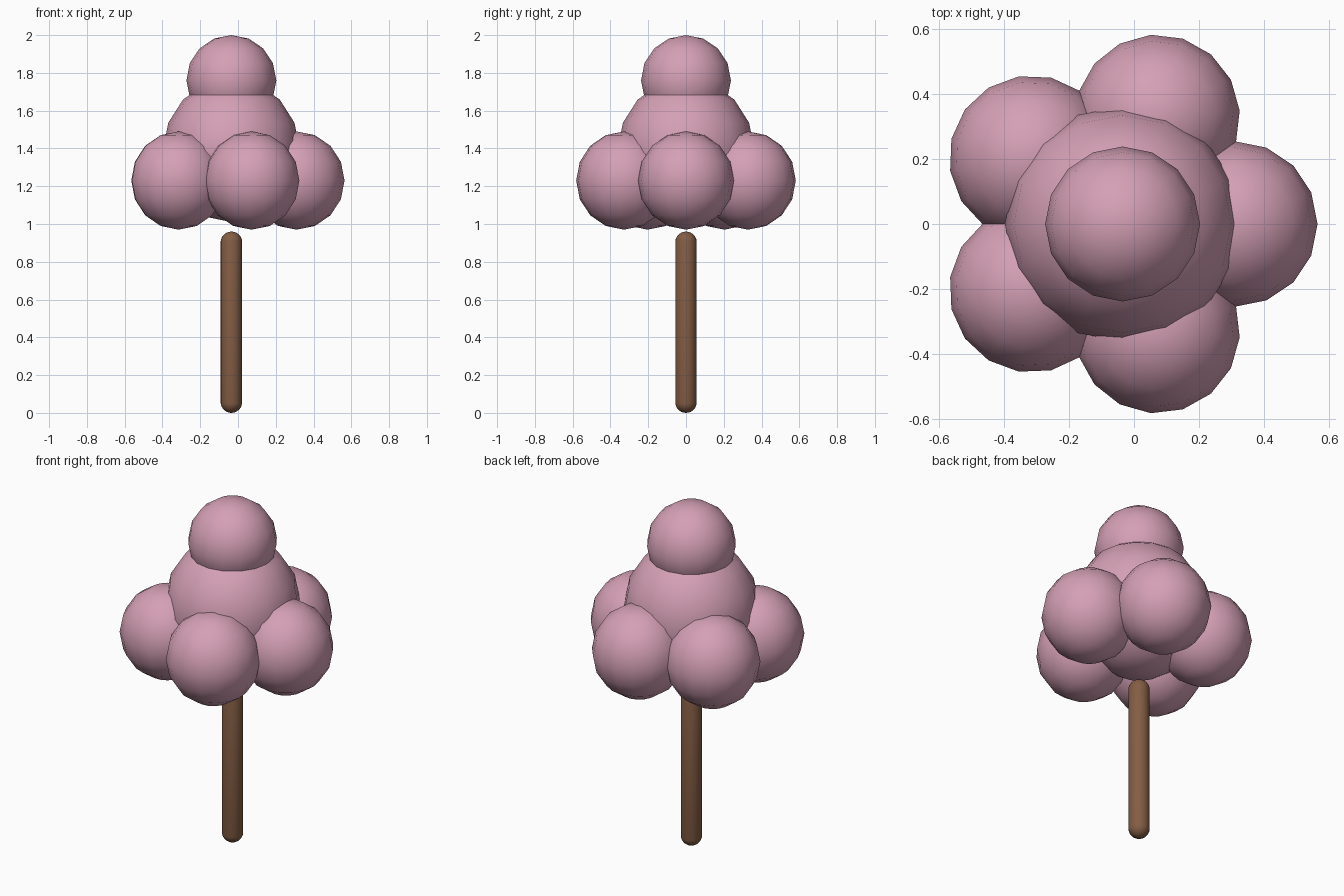
import bpy
import bmesh
from math import cos, sin, pi, tau
from mathutils import Matrix

cube = bpy.data.objects.get("Cube")
if cube:
    bpy.data.objects.remove(cube, do_unlink=True)

AXIS_X = -0.035


def material(name, rgb):
    mat = bpy.data.materials.new(name)
    mat.use_nodes = True
    color = (*rgb, 1.0)
    mat.diffuse_color = color
    mat.node_tree.nodes["Principled BSDF"].inputs["Base Color"].default_value = color
    return mat


pink = material("blossom pink", (0.66, 0.35, 0.46))
brown = material("bark brown", (0.23, 0.11, 0.058))


def finish(name, bm, mat, location, turn=0.0):
    mesh = bpy.data.meshes.new(name)
    bm.to_mesh(mesh)
    bm.free()
    for face in mesh.polygons:
        face.use_smooth = True
    mesh.materials.append(mat)
    obj = bpy.data.objects.new(name, mesh)
    obj.location = location
    obj.rotation_euler.z = turn
    bpy.context.collection.objects.link(obj)
    return obj


def blob(name, location, radius, height, turn=0.0):
    """Low-poly ball with its own vertical half height."""
    bm = bmesh.new()
    bmesh.ops.create_uvsphere(bm, u_segments=16, v_segments=8, radius=1,
                              matrix=Matrix.Diagonal((radius, radius, height, 1)))
    return finish(name, bm, pink, location, turn)


# Foliage: core, crown and a ring of five side clumps
blob("foliage_core", (AXIS_X, 0, 1.39), 0.362, 0.38)
blob("foliage_crown", (AXIS_X, 0, 1.76), 0.238, 0.24)
for i in range(5):
    a = tau * i / 5
    blob(f"foliage_clump_{i + 1}",
         (AXIS_X + 0.345 * cos(a), 0.345 * sin(a), 1.23), 0.254, 0.26, a)

# Trunk: a ball stretched into a capsule
TRUNK_RADIUS, TRUNK_HEIGHT = 0.057, 0.96
bm = bmesh.new()
bmesh.ops.create_uvsphere(bm, u_segments=24, v_segments=13, radius=TRUNK_RADIUS)
stretch = TRUNK_HEIGHT / 2 - TRUNK_RADIUS
for v in bm.verts:
    v.co.z += stretch if v.co.z > 0 else -stretch
finish("trunk", bm, brown, (AXIS_X, 0, TRUNK_HEIGHT / 2))
